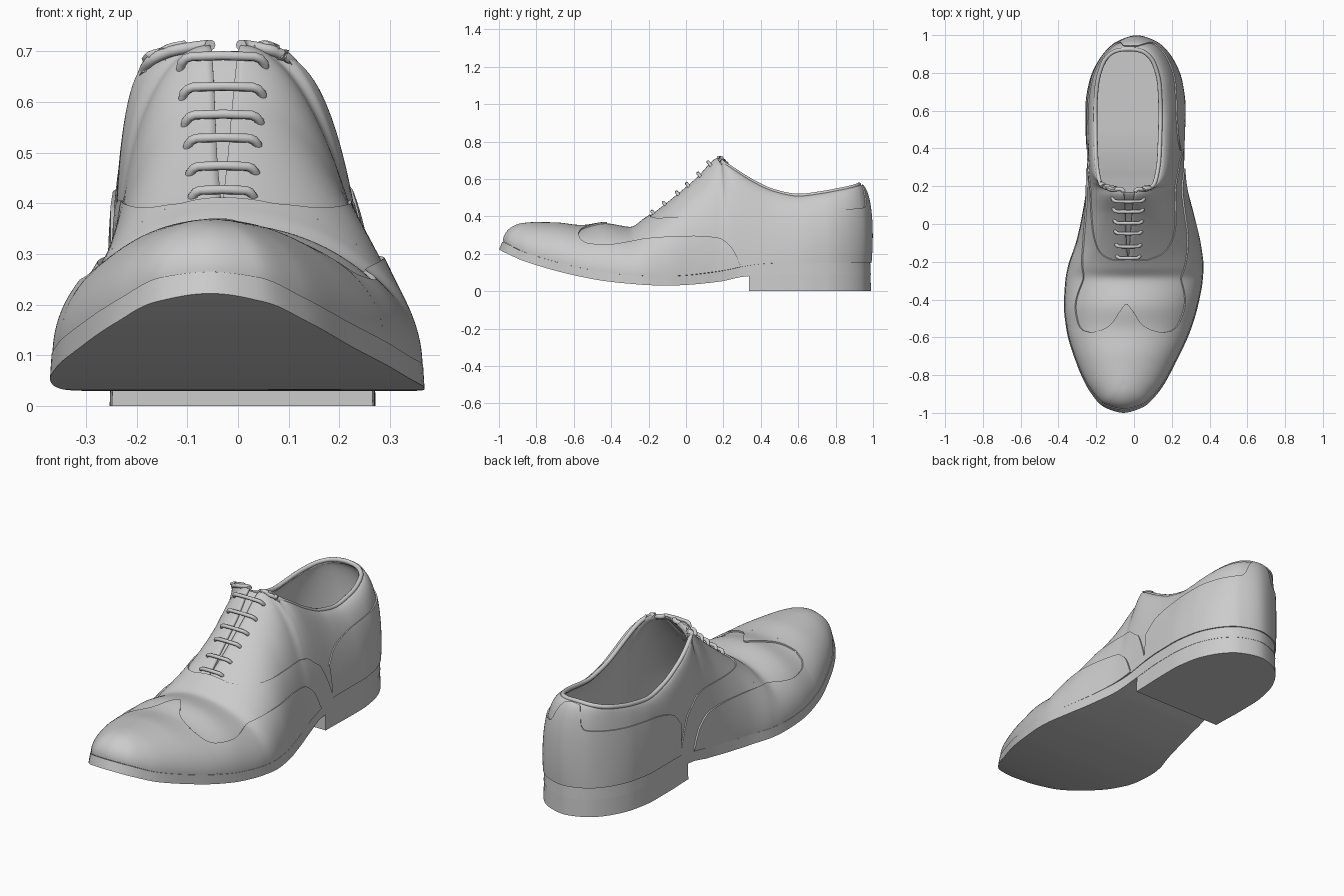
import bpy, bmesh, math
from mathutils import Vector

if "Cube" in bpy.data.objects:
    bpy.data.objects.remove(bpy.data.objects["Cube"])


def curve(keys, flat=True):
    """Monotone cubic through (s, value) keys, or through values at s = 0, 1, 2..."""
    if not isinstance(keys[0], tuple):
        keys = list(enumerate(keys))
    n = len(keys)
    d = [(keys[i+1][1] - keys[i][1]) / (keys[i+1][0] - keys[i][0]) for i in range(n - 1)]
    m = [0 if flat else d[0]]
    for a, b in zip(d, d[1:]):
        m.append(2 * a * b / (a + b) if a * b > 0 else 0)
    m.append(0 if flat else d[-1])

    def f(s):
        s = min(max(s, keys[0][0]), keys[-1][0])
        i = 0
        while i < n - 2 and s > keys[i+1][0]:
            i += 1
        h = keys[i+1][0] - keys[i][0]
        t = (s - keys[i][0]) / h
        return (keys[i][1] * (1 + 2*t) * (1-t)**2 + h * m[i] * t * (1-t)**2
                + keys[i+1][1] * t*t * (3 - 2*t) + h * m[i+1] * t*t * (t-1))
    return f


# Stations run s = 0 (toe) to s = 19 (heel back); each gives a foot line and a top line
END = 19
base_y = curve([-.965, -.945, -.87, -.72, -.56, -.43, -.30, -.22, -.10, .05,
                .17, .24, .30, .40, .50, .62, .75, .87, .955, .985])
base_l = curve([-.055, -.14, -.215, -.29, -.338, -.352, -.345, -.33, -.29, -.257,
                -.24, -.238, -.24, -.243, -.247, -.247, -.228, -.175, -.09, .01], False)
base_r = curve([-.055, .03, .115, .205, .28, .32, .345, .35, .335, .30,
                .272, .262, .258, .26, .264, .266, .25, .2, .115, .01], False)
top_z = curve([.352, .353, .355, .354, .340, .356, .338, .385, .475, .60,
               .712, .70, .672, .59, .535, .51, .525, .548, .565, .57])
top_dy = curve([(0, .115), (1, .105), (2, .06), (3, .02), (4, 0), (10, 0), (11, -.055), (12, -.08),
                (13, -.05), (14, -.03), (15, -.02), (17, -.02), (18, -.04), (19, -.06)])
top_l = curve([(0, -.055), (3, -.05), (7, -.032), (8, -.04), (10, -.055), (11, -.13), (12, -.18),
               (13, -.2), (15, -.205), (16, -.197), (17, -.165), (18, -.10), (19, -.03)], False)
top_r = curve([(0, -.055), (3, -.05), (7, -.032), (8, -.022), (10, .006), (11, .07), (12, .11),
               (13, .133), (15, .14), (16, .135), (17, .105), (18, .04), (19, -.03)], False)
sole_top = curve([(0, .265), (1, .255), (2, .215), (3, .165), (4, .125), (5, .10), (6, .086),
                  (8, .08), (10, .105), (12, .13), (13, .145), (14, .15), (19, .15)])
sole_bot = curve([(0, .222), (1, .208), (2, .168), (3, .118), (4, .078), (5, .054), (6, .04),
                  (8, .03), (10, .05), (12, .076), (14, .09), (19, .09)])
bulge_l = curve([(0, 1), (6, 1), (9, 1.1), (11, 1.25), (14, 1.4), (19, 1.6)])
bulge_r = curve([(0, 1), (6, 1), (8, .95), (10, .78), (13, .8), (15, .95), (17, 1.2), (19, 1.6)])


def P(s, w):
    """Upper surface: w = -1 left foot line, 0 top line, +1 right foot line."""
    if s < 0:
        s, w = -s, -w
    if s > END:
        s, w = 2 * END - s, -w
    bx, tx, k = (base_l, top_l, bulge_l) if w < 0 else (base_r, top_r, bulge_r)
    a = (1 - abs(w)) * math.pi / 2
    h = math.sin(a) * (1 - k(s)) + (1 - math.cos(a)) * k(s)
    z0 = sole_top(s)
    return Vector((bx(s) + (tx(s) - bx(s)) * h, base_y(s) + top_dy(s) * h,
                   z0 + (top_z(s) - z0) * math.sin(a)))


def normal(s, w, e=.01):
    wa, wb = w - e, w + e
    if s > 7.5:
        wa, wb = (max(wa, 0), wb) if w >= 0 else (wa, min(wb, -1e-9))
    return (P(s, wb) - P(s, wa)).cross(P(s + e, w) - P(s - e, w)).normalized()


def finish(name, bm, dist=.0005, angle=35):
    bmesh.ops.remove_doubles(bm, verts=bm.verts, dist=dist)
    me = bpy.data.meshes.new(name)
    bm.to_mesh(me)
    bm.free()
    ob = bpy.data.objects.new(name, me)
    bpy.context.collection.objects.link(ob)
    bpy.ops.object.select_all(action='DESELECT')
    ob.select_set(True)
    bpy.context.view_layer.objects.active = ob
    bpy.ops.object.shade_smooth_by_angle(angle=math.radians(angle))
    return ob


def grid(bm, rows):
    vs = [[bm.verts.new(p) for p in r] for r in rows]
    for a, b in zip(vs, vs[1:]):
        for j in range(len(a) - 1):
            bm.faces.new((a[j], a[j+1], b[j+1], b[j]))


def patch(bm, s0, s1, lo, hi, off=0, skirt=True, end_skirt=False, n=26, density=9):
    """Sheet over part of the upper, raised by off, with edges turned down."""
    ns = max(8, int((s1 - s0) * density))
    ss = [(s0 + (s1 - s0) * i / ns, off) for i in range(ns + 1)]
    if end_skirt:
        ss.append((s1, -.003))
    rows = []
    for s, o in ss:
        a, b = lo(s), hi(s)
        ws = [(a + (b - a) * j / n, o) for j in range(n + 1)]
        if skirt:
            ws = [(a, -.003)] + ws + [(b, -.003)]
        rows.append([P(s, w) + (normal(s, w) * q if q else Vector()) for w, q in ws])
    grid(bm, rows)


def both_sides(bm, s0, s1, zkeys, off):
    """Low panels on both sides, from the sole up to a height line."""
    zf = curve(zkeys, False)

    def edge(s):
        r = (zf(s) - sole_top(s)) / (top_z(s) - sole_top(s))
        return 1 - math.asin(min(max(r, .02), .999)) / (math.pi / 2)
    patch(bm, s0, s1, lambda s: -1, lambda s: -edge(s), off, density=14)
    patch(bm, s0, s1, edge, lambda s: 1, off, density=14)


def full(w):
    return lambda s: w


def tube(name, paths, radius):
    cu = bpy.data.curves.new(name, 'CURVE')
    cu.dimensions = '3D'
    cu.bevel_depth, cu.bevel_resolution, cu.use_fill_caps = radius, 3, True
    for pts in paths:
        sp = cu.splines.new('POLY')
        sp.points.add(len(pts) - 1)
        for q, p in zip(sp.points, pts):
            q.co = (*p, 1)
    bpy.context.collection.objects.link(bpy.data.objects.new(name, cu))


# Upper shell with thickness
bm = bmesh.new()
patch(bm, 0, END, full(-1), full(-1e-9), skirt=False)
patch(bm, 0, END, full(0), full(1), skirt=False)
upper = finish("upper", bm, .003)
mod = upper.modifiers.new("thickness", 'SOLIDIFY')
mod.thickness, mod.offset = .016, -1

# Vamp layer, over the front and low quarters
bm = bmesh.new()
patch(bm, 0, 7.3, full(-1), full(1), .006, end_skirt=True, n=60)
both_sides(bm, 7.3, 13, [(7.3, .395), (7.6, .387), (8.5, .395), (10, .405), (11, .40),
                         (12.3, .34), (12.7, .25), (13, .15)], .006)
finish("vamp", bm)

# Winged toe cap: toe, side wings, centre peak
bm = bmesh.new()
patch(bm, 0, 3.9, full(-1), full(1), .014, n=60)
both_sides(bm, 3.9, 11.9, [(3.9, .295), (4.0, .265), (4.3, .247), (5, .24), (6, .256), (7, .272),
                           (8, .285), (9, .292), (10, .283), (11, .24), (11.6, .18), (11.9, .13)], .014)
peak = curve([(3.9, .4), (4.0, .27), (4.2, .17), (4.75, .07), (5.05, .015)], False)
patch(bm, 3.9, 5.05, lambda s: -peak(s), peak, .014, end_skirt=True, density=30)
finish("toe_cap", bm)

# Heel counter, rising to the rim at the back
bm = bmesh.new()
both_sides(bm, 12.95, END, [(12.95, .31), (13.5, .37), (14, .395), (15, .42), (16, .43), (17, .437),
                            (18, .447), (18.2, .47), (18.35, .53), (18.55, .56), (19, .565)], .007)
finish("heel_counter", bm)

# Tongue under the lace gap
bm = bmesh.new()
patch(bm, 7.2, 10, full(-.4), full(.4), -.012, skirt=False, n=24)
finish("tongue", bm)

# Rolled rim round the opening
steps = [10 + 9 * i / 90 for i in range(91)]
tube("rim", [[P(s, 0) for s in steps] + [P(s, -1e-9) for s in reversed(steps[:-1])]], .011)

# Six lace bars with turned-down ends
bars = []
for i, s in enumerate((7.42, 7.9, 8.38, 8.73, 9.16, 9.58)):
    mid = (P(s, 0) + P(s, -1e-9)) / 2
    up = Vector((0, -.6, .8))
    half = .057 + .004 * i
    bars.append([Vector((-.03 + half * fx, mid.y, mid.z)) + up * h for fx, h in
                 ((-1.08, -.022), (-1.06, -.006), (-.95, .005), (-.8, .01), (0, .012),
                  (.8, .01), (.95, .005), (1.06, -.006), (1.08, -.022))])
tube("laces", bars, .009)

# Sole and heel block: four-sided loft along the foot outline
edge_out = curve([(0, .017), (9, .014), (12, .004), (19, 0)])


def outline(s, side, extra, z):
    p = P(s, side)
    t = P(s + .02, side) - P(s - .02, side)
    out = Vector((t.y, -t.x, 0)).normalized() * side
    p += out * (edge_out(s) + extra)
    return Vector((p.x, p.y, z))


def loft(name, s0, top, bottom, flare):
    bm = bmesh.new()
    rows = []
    for i in range(141):
        s = s0 + (END - s0) * i / 140
        e = flare(s)
        lb, lt = outline(s, -1, e, bottom(s)), outline(s, -1, 0, top(s))
        rt, rb = outline(s, 1, 0, top(s)), outline(s, 1, e, bottom(s))
        rows.append([lb, lt, rt, rb, lb])
    grid(bm, rows)
    bmesh.ops.remove_doubles(bm, verts=bm.verts, dist=.0003)
    bmesh.ops.holes_fill(bm, edges=[e for e in bm.edges if e.is_boundary], sides=4)
    bmesh.ops.recalc_face_normals(bm, faces=bm.faces)
    finish(name, bm, .0003)


loft("sole", 0, sole_top, sole_bot, lambda s: .003 + .015 * max(0, 1 - s / 3))
loft("heel", 12.4, lambda s: sole_top(s) - .004, lambda s: 0, lambda s: .004)
